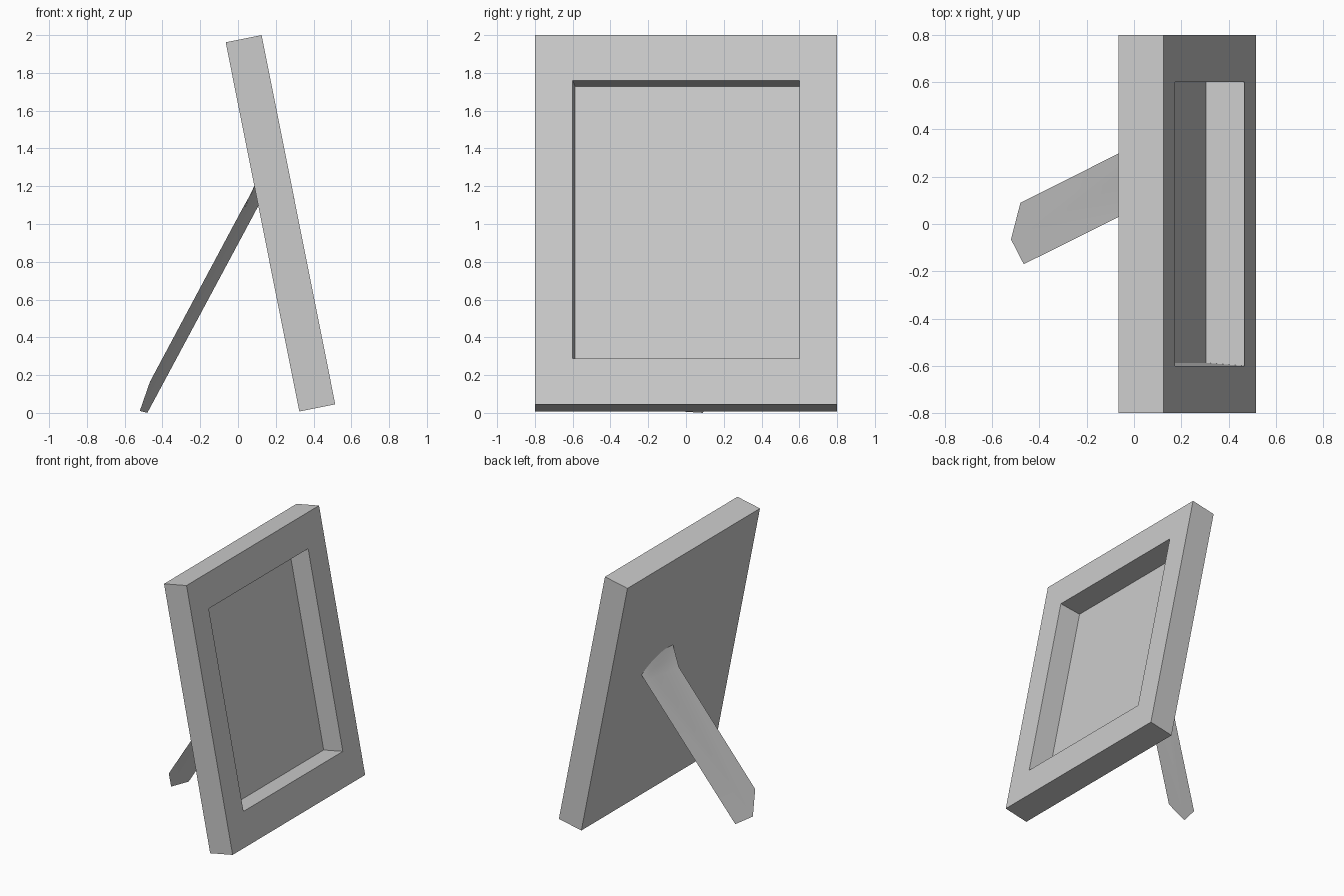
import bpy, bmesh
from math import sin, cos, radians
from mathutils import Vector

if "Cube" in bpy.data.objects:
    bpy.data.objects.remove(bpy.data.objects["Cube"])

TILT = radians(11.28)
DOWN = Vector((sin(TILT), 0, -cos(TILT)))     # along the leaning frame
BACK = Vector((-cos(TILT), 0, -sin(TILT)))    # through its thickness
TOP = Vector((0.125, 0, 2.0))                 # top front edge


def make(name, bm):
    mesh = bpy.data.meshes.new(name)
    bm.to_mesh(mesh)
    bm.free()
    obj = bpy.data.objects.new(name, mesh)
    bpy.context.collection.objects.link(obj)
    return obj


def ring(bm, y0, y1, t0, t1, depth):
    return [bm.verts.new(TOP + DOWN * t + BACK * depth + Vector((0, y, 0)))
            for y, t in ((y0, t0), (y1, t0), (y1, t1), (y0, t1))]


# Leaning picture frame with a recessed panel (one recess side slightly slanted)
bm = bmesh.new()
rings = [ring(bm, -0.8, 0.8, 0, 1.993, 0.194),
         ring(bm, -0.8, 0.8, 0, 1.993, 0),
         ring(bm, -0.6, 0.6, 0.245, 1.745, 0),
         ring(bm, -0.587, 0.6, 0.245, 1.745, 0.165)]
for a, b in zip(rings, rings[1:]):
    for i in range(4):
        j = (i + 1) % 4
        bm.faces.new((a[i], a[j], b[j], b[i]))
bm.faces.new(rings[0])
bm.faces.new(rings[-1])
bmesh.ops.recalc_face_normals(bm, faces=bm.faces)
make("picture_frame", bm)

# Thin stand leg: flat strip with a clipped tip, curling into the frame back
bm = bmesh.new()
N = 10
tip = [bm.verts.new(p) for p in
       ((-0.48, 0.09, 0), (-0.52, -0.065, 0.01), (-0.466, -0.17, 0.165))]
bend_a, bend_c = Vector((0.085, 0.373, 1.053)), Vector((0.012, 0.068, 1.06))
bend, mid, top = [], [], []
for i in range(N + 1):
    s = i / N
    b = bend_a.lerp(bend_c, s)
    y = 0.386 + (0.03 - 0.386) * s
    z = 1.10 + 0.10 * s + 0.17 * s * (1 - s)
    e = Vector((0.329 - 0.1995 * z, y, z))
    bend.append(bm.verts.new(b))
    mid.append(bm.verts.new(b.lerp(e, 0.5)))
    top.append(bm.verts.new(e))
bm.faces.new(tip + bend[::-1])
for lo, hi in ((bend, mid), (mid, top)):
    for i in range(N):
        bm.faces.new((lo[i], lo[i + 1], hi[i + 1], hi[i]))
bmesh.ops.recalc_face_normals(bm, faces=bm.faces)
bm.faces.ensure_lookup_table()
if bm.faces[0].normal.x > 0:                  # outside faces backwards
    bmesh.ops.reverse_faces(bm, faces=bm.faces)
leg = make("stand_leg", bm)
bpy.context.view_layer.objects.active = leg
leg.select_set(True)
bpy.ops.object.shade_smooth_by_angle(angle=radians(40))
